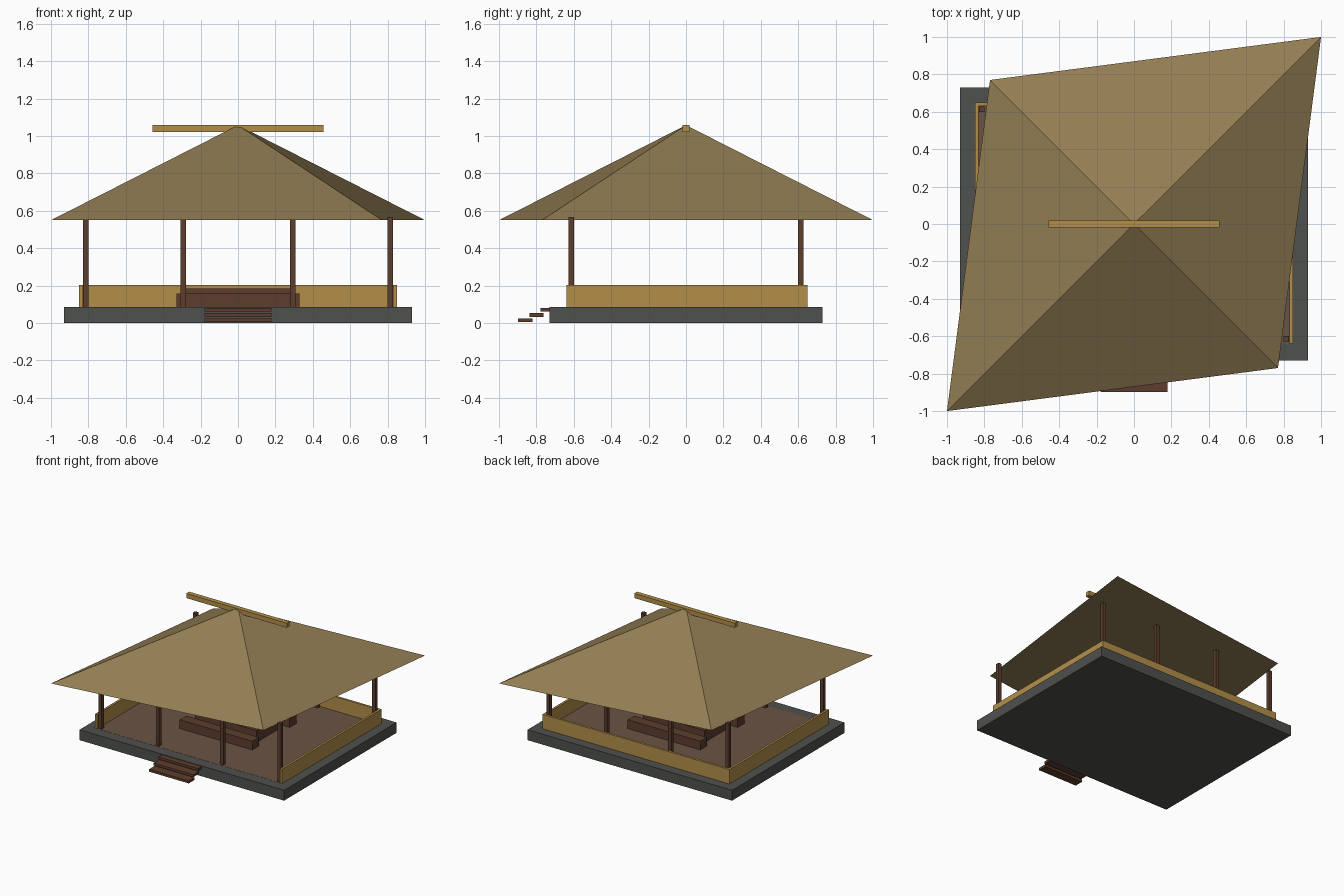
import bpy
import bmesh

cube = bpy.data.objects.get("Cube")
if cube:
    bpy.data.objects.remove(cube, do_unlink=True)


def material(name, hex_code):
    """Flat material from an sRGB hex code, stored as linear values."""
    srgb = [int(hex_code[i:i + 2], 16) / 255 for i in (0, 2, 4)]
    rgba = [((c + 0.055) / 1.055) ** 2.4 for c in srgb] + [1.0]
    mat = bpy.data.materials.new(name)
    mat.use_nodes = True
    mat.diffuse_color = rgba
    bsdf = next(n for n in mat.node_tree.nodes if n.type == "BSDF_PRINCIPLED")
    bsdf.inputs["Base Color"].default_value = rgba
    return mat


thatch = material("thatch", "927D53")
stone = material("dark stone", "4F514D")
wood = material("dark wood", "5C3D2D")
floor_wood = material("floor wood", "6B5344")
bamboo = material("bamboo", "B48F49")


def add_mesh(name, bm, mat):
    mesh = bpy.data.meshes.new(name)
    bm.normal_update()
    bm.to_mesh(mesh)
    bm.free()
    mesh.materials.append(mat)
    obj = bpy.data.objects.new(name, mesh)
    bpy.context.collection.objects.link(obj)
    return obj


def box(name, xs, ys, zs, mat):
    """Box between the given limits on each axis."""
    bm = bmesh.new()
    bmesh.ops.create_cube(bm, size=1)
    for v in bm.verts:
        v.co = [lim[0] if c < 0 else lim[1] for c, lim in zip(v.co, (xs, ys, zs))]
    return add_mesh(name, bm, mat)


# Platform and floor
deck = 0.085
box("platform", (-0.93, 0.93), (-0.73, 0.73), (0, deck), stone)
box("floor", (-0.83, 0.83), (-0.64, 0.64), (deck - 0.005, deck + 0.001), floor_wood)

# Posts in a front row and a back row
for row, y in (("front", -0.613), ("back", 0.613)):
    for i, x in enumerate((-0.815, -0.292, 0.292, 0.815)):
        box(f"{row}_post_{i + 1}", (x - 0.015, x + 0.015), (y - 0.015, y + 0.015),
            (deck, 0.567), wood)

# Low walls on three sides
wall_z = (deck, 0.203)
box("back_wall", (-0.85, 0.85), (0.632, 0.65), wall_z, bamboo)
box("left_wall", (0.832, 0.85), (-0.64, 0.64), wall_z, bamboo)
box("right_wall", (-0.85, -0.832), (-0.64, 0.64), wall_z, bamboo)

# Table with a bench on either side
box("table", (-0.28, 0.28), (-0.16, 0.16), (deck, 0.185), wood)
box("front_bench", (-0.33, 0.33), (-0.285, -0.2), (deck, 0.158), wood)
box("back_bench", (-0.33, 0.33), (0.2, 0.285), (deck, 0.158), wood)

# Three floating step boards
for i in range(3):
    y, z = -0.897 + 0.06 * i, 0.005 + 0.028 * i
    box(f"step_{i + 1}", (-0.18, 0.18), (y, y + 0.075), (z, z + 0.02), wood)

# Skewed four-sided roof: shared rim softens the hips, separate tips keep them crisp at the top
rim = [(-1, -1), (0.77, -0.77), (1, 1), (-0.77, 0.77)]
eave, peak = 0.55, 1.058
bm = bmesh.new()
lower = [bm.verts.new((x, y, eave)) for x, y in rim]
for i in range(4):
    tip = bm.verts.new((0, 0, peak))
    bm.faces.new((lower[i], lower[(i + 1) % 4], tip)).smooth = True
bm.faces.new([bm.verts.new((x, y, eave)) for x, y in reversed(rim)])
add_mesh("roof", bm, thatch)

# Ridge beam
box("ridge_beam", (-0.457, 0.457), (-0.019, 0.019), (1.022, 1.06), bamboo)
